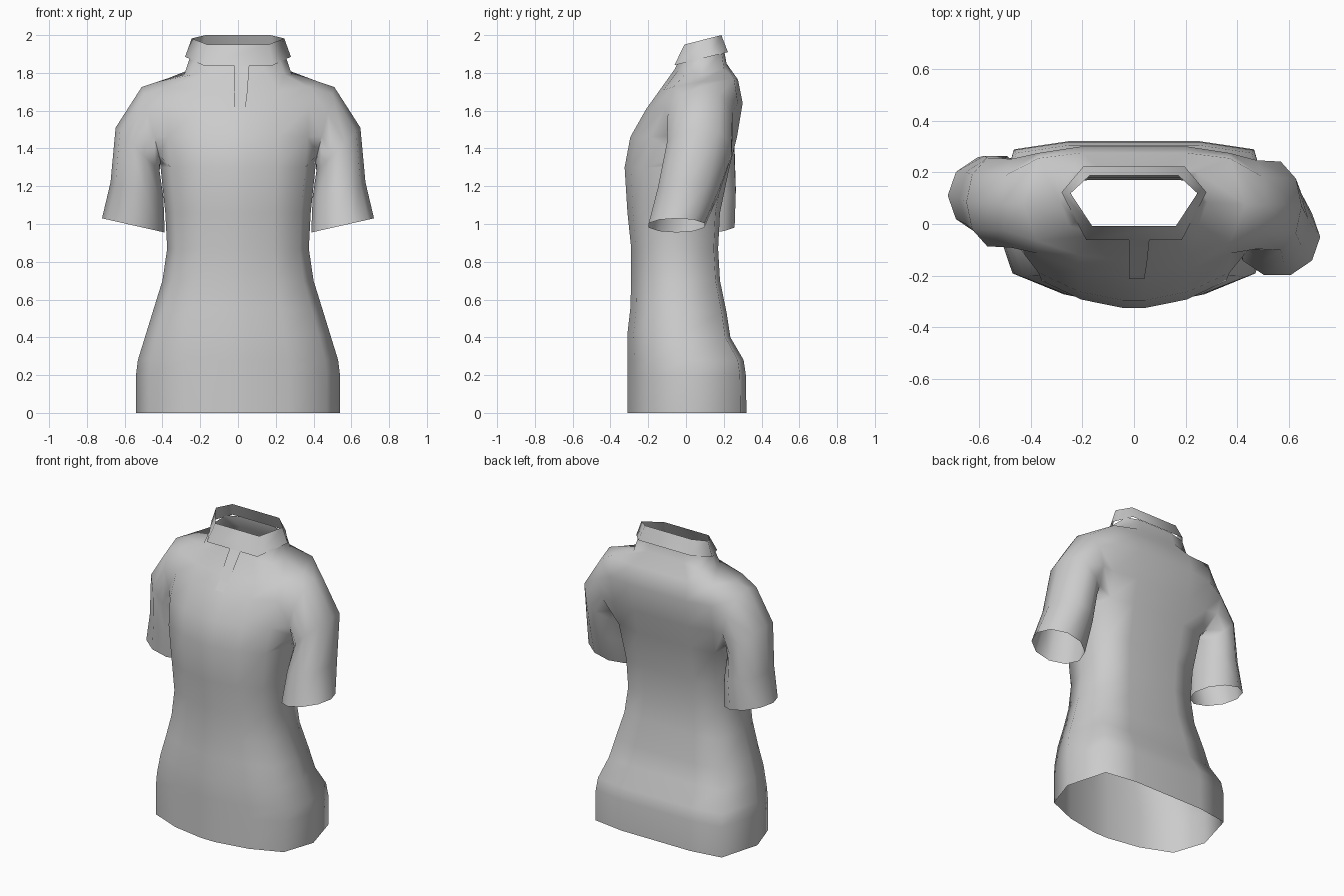
import bpy, bmesh, math
from mathutils import Vector

cube = bpy.data.objects.get("Cube")
if cube:
    bpy.data.objects.remove(cube)

fabric = bpy.data.materials.new("grey_fabric")
fabric.use_nodes = True
GREY = (0.6, 0.6, 0.6, 1)
fabric.diffuse_color = GREY
fabric.node_tree.nodes["Principled BSDF"].inputs["Base Color"].default_value = GREY


def finish(name, bm, angle):
    loose = [v for v in bm.verts if not v.link_faces]
    bmesh.ops.delete(bm, geom=loose, context='VERTS')
    bmesh.ops.recalc_face_normals(bm, faces=bm.faces)
    mesh = bpy.data.meshes.new(name)
    bm.to_mesh(mesh)
    bm.free()
    mesh.materials.append(fabric)
    ob = bpy.data.objects.new(name, mesh)
    bpy.context.collection.objects.link(ob)
    bpy.ops.object.select_all(action='DESELECT')
    ob.select_set(True)
    bpy.context.view_layer.objects.active = ob
    bpy.ops.object.shade_smooth_by_angle(angle=math.radians(angle))
    return ob


def mirrored(half):
    return half + [(-x, y) for x, y in reversed(half)]


def ring(bm, outline, hw, yf, yb, zf, zb, lift=0):
    """One cross-section; z runs from front to back, lifted at the sides."""
    verts = []
    for x, y in outline:
        t = (y + 1) / 2
        z = zf + (zb - zf) * t + lift * x * x
        verts.append(bm.verts.new((x * hw, yf + (yb - yf) * t, z)))
    return verts


def bridge(bm, a, b, skip=()):
    n = len(a)
    for i in range(n):
        if i not in skip:
            j = (i + 1) % n
            bm.faces.new((a[i], a[j], b[j], b[i]))


# Shirt body: half width, front y, back y, front z, back z, side lift
BODY = mirrored([(.1, -1), (.5, -.88), (.87, -.62), (1, .05), (.86, .9), (.47, 1)])
SECTIONS = [
    (.54, -.31, .32, 0, 0, 0),
    (.54, -.31, .317, .2, .2, 0),
    (.53, -.31, .305, .28, .28, 0),
    (.49, -.31, .235, .42, .4, 0),
    (.45, -.295, .215, .55, .53, 0),
    (.40, -.29, .18, .7, .7, 0),
    (.375, -.29, .17, .87, .87, 0),
    (.385, -.31, .18, 1.06, 1.06, 0),
    (.41, -.325, .23, 1.3, 1.3, 0),
    (.425, -.295, .27, 1.46, 1.46, 0),
    (.43, -.21, .3, 1.61, 1.64, 0),
    (.43, -.145, .275, 1.7, 1.76, .02),
    (.285, -.06, .215, 1.82, 1.86, -.05),
    (.255, -.035, .2, 1.87, 1.93, -.02),
]
ARM = 8                      # section at the bottom of the armhole
bm = bmesh.new()
rings = [ring(bm, BODY, *s) for s in SECTIONS]
for r in range(len(rings) - 1):
    hole = (2, 3, 7, 8) if ARM <= r < ARM + 3 else ()
    bridge(bm, rings[r], rings[r + 1], hole)

# Sleeves grow from the armholes: outer (x, z), inner (x, z), half depth
SLEEVE = [
    ((.51, 1.725), (.41, 1.33), .18),
    ((.648, 1.51), (.415, 1.28), .18),
    ((.675, 1.22), (.395, 1.14), .172),
    ((.72, 1.03), (.388, .955), .155),
]
ARM_Y = {1: (.075, .07, .015, -.05), -1: (.08, .085, .1, .11)}
for side in (1, -1):
    front, mid, back = (2, 3, 4) if side > 0 else (9, 8, 7)
    top = ARM + 3
    loop = [rings[top][mid]]
    loop += [rings[r][front] for r in range(top, ARM - 1, -1)]
    loop += [rings[ARM][mid]]
    loop += [rings[r][back] for r in range(ARM, top + 1)]
    for (outer, inner, depth), cy in zip(SLEEVE, ARM_Y[side]):
        o = Vector((side * outer[0], cy, outer[1]))
        i = Vector((side * inner[0], cy, inner[1]))
        new = []
        for k in range(len(loop)):
            a = math.tau * k / len(loop)
            p = (o + i) / 2 + (o - i) / 2 * math.cos(a)
            p.y -= depth * math.sin(a)
            new.append(bm.verts.new(p))
        bridge(bm, loop, new)
        loop = new
finish("shirt_body", bm, 75)

# Stand-up collar
COLLAR = mirrored([(.66, -1), (1, .3), (.7, 1)])
bm = bmesh.new()
low = ring(bm, COLLAR, .28, -.062, .222, 1.84, 1.91)
high = ring(bm, COLLAR, .245, -.008, .187, 1.95, 2.0)
bridge(bm, low, high)
finish("collar", bm, 75)

# Placket flap below the collar
bm = bmesh.new()
rows = []
for x0, x1, y, z in ((-.02, .06, -.058, 1.84), (-.02, .05, -.153, 1.7), (-.02, .04, -.212, 1.62)):
    rows.append([bm.verts.new((x, y, z)) for x in (x0, x1)])
for a, b in zip(rows, rows[1:]):
    bm.faces.new((a[0], a[1], b[1], b[0]))
finish("placket", bm, 60)
